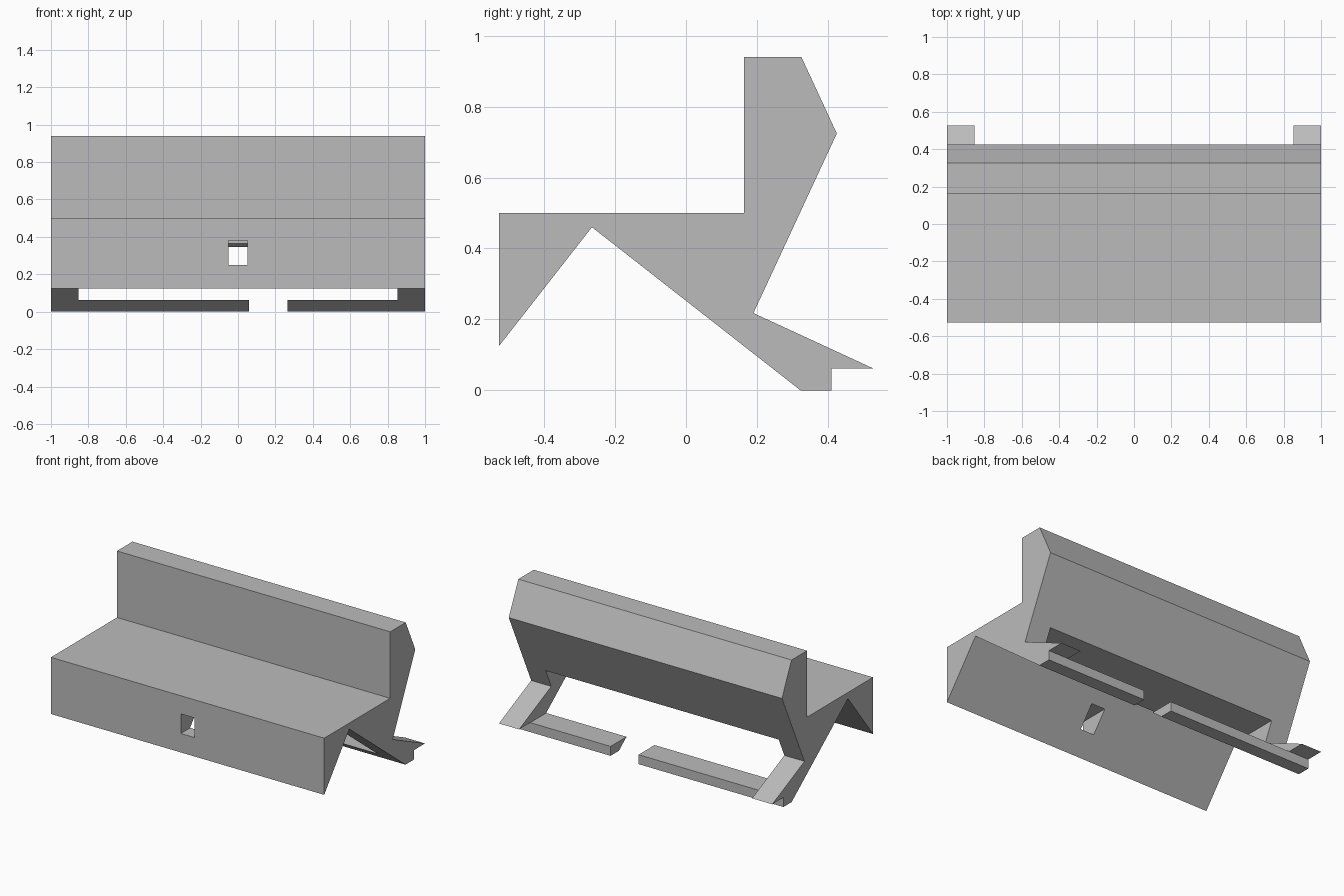
import bpy
import bmesh

if "Cube" in bpy.data.objects:
    bpy.data.objects.remove(bpy.data.objects["Cube"])

# Single flat colour
grey = bpy.data.materials.new("light_grey")
grey.diffuse_color = (0.5, 0.5, 0.5, 1)
grey.use_nodes = True
grey.node_tree.nodes["Principled BSDF"].inputs["Base Color"].default_value = grey.diffuse_color


def prism(name, profile, x0, x1):
    """Extrude a (y, z) outline along x."""
    bm = bmesh.new()
    face = bm.faces.new([bm.verts.new((x0, y, z)) for y, z in profile])
    ext = bmesh.ops.extrude_face_region(bm, geom=[face])
    moved = [v for v in ext["geom"] if isinstance(v, bmesh.types.BMVert)]
    bmesh.ops.translate(bm, verts=moved, vec=(x1 - x0, 0, 0))
    bmesh.ops.recalc_face_normals(bm, faces=bm.faces)
    mesh = bpy.data.meshes.new(name)
    bm.to_mesh(mesh)
    bm.free()
    mesh.materials.append(grey)
    obj = bpy.data.objects.new(name, mesh)
    bpy.context.collection.objects.link(obj)
    return obj


def cut(target, name, x, y, z):
    """Subtract a box given by its x, y and z ranges."""
    box = prism(name, [(y[0], z[0]), (y[1], z[0]), (y[1], z[1]), (y[0], z[1])], *x)
    box.hide_render = True
    box.hide_set(True)
    mod = target.modifiers.new(name, "BOOLEAN")
    mod.operation = "DIFFERENCE"
    mod.solver = "EXACT"
    mod.object = box


# Bench: seat, front apron, backrest and splayed feet in one outline
bench = prism("bench", [
    (-0.527, 0.125), (-0.527, 0.5), (0.163, 0.5), (0.163, 0.94),
    (0.325, 0.94), (0.425, 0.724), (0.19, 0.218), (0.527, 0.0625),
    (0.41, 0.0625), (0.41, 0), (0.323, 0), (-0.265, 0.46)], -1, 1)

# Wide opening between the feet, leaving the low rail
cut(bench, "rear_opening_cutter", (-0.853, 0.853), (-0.2, 0.7), (0.0625, 0.345))
# Gap that splits the rail in two
cut(bench, "rail_gap_cutter", (0.06, 0.265), (0.1, 0.7), (-0.1, 0.1))
# Small square window through the apron, nicking the seat underside
cut(bench, "apron_window_cutter", (-0.05, 0.05), (-0.7, -0.143), (0.25, 0.38))
